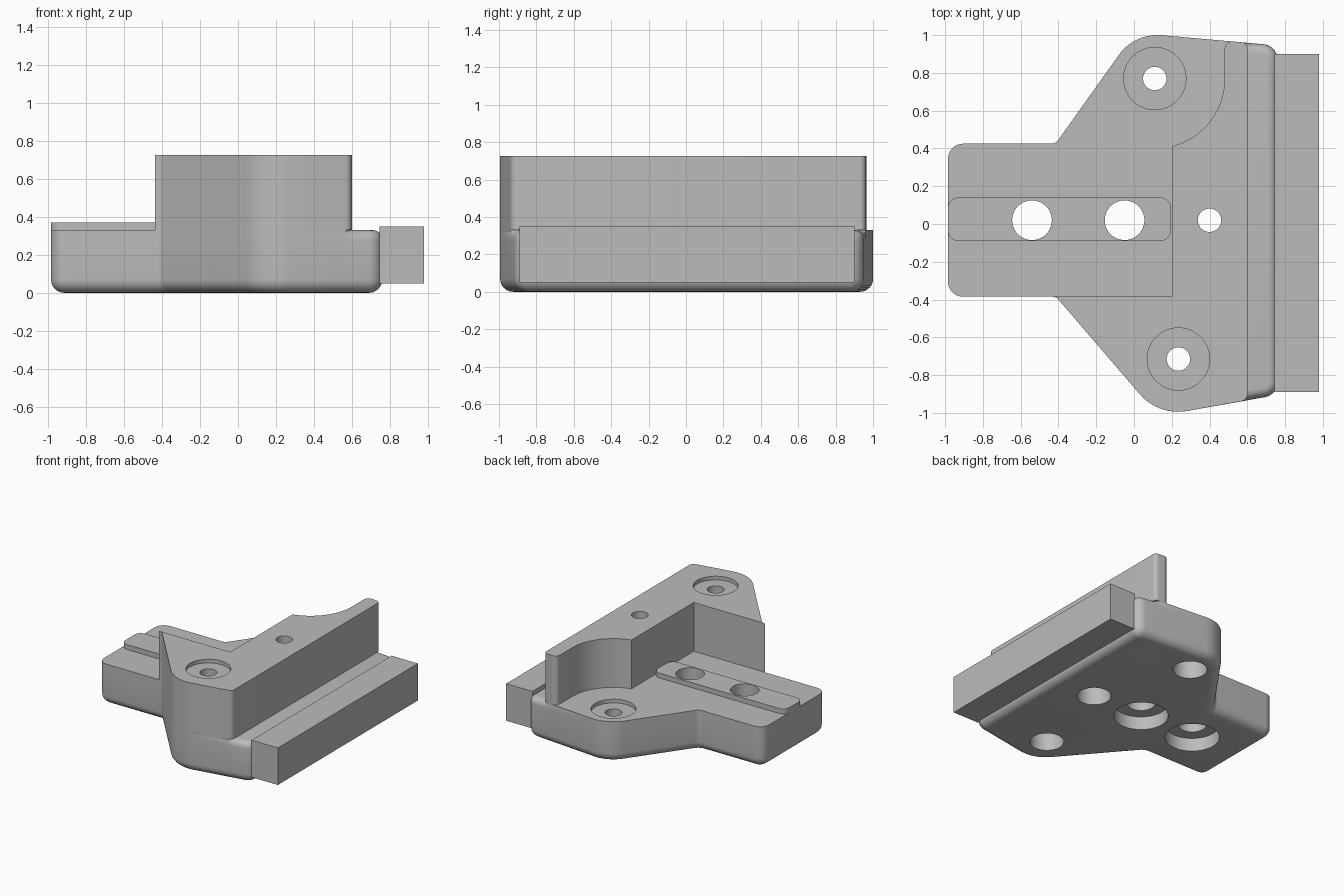
import bpy, bmesh, math
from mathutils import Vector

if "Cube" in bpy.data.objects:
    bpy.data.objects.remove(bpy.data.objects["Cube"])

grey = bpy.data.materials.new("plain grey")
grey.diffuse_color = (0.5, 0.5, 0.5, 1)
grey.use_nodes = True
grey.node_tree.nodes["Principled BSDF"].inputs["Base Color"].default_value = grey.diffuse_color


def rounded(corners, inset=0.0, seg=10):
    """Counter-clockwise outline with filleted corners (x, y, radius), shrunk by inset."""
    out, n = [], len(corners)
    pts = [Vector(c[:2]) for c in corners]
    for i, (x, y, r) in enumerate(corners):
        d1 = (pts[i] - pts[i - 1]).normalized()
        d2 = (pts[(i + 1) % n] - pts[i]).normalized()
        n1, n2 = Vector((-d1.y, d1.x)), Vector((-d2.y, d2.x))
        p = pts[i]
        if inset:
            p = p + (n1 + n2) * (inset / (1 + n1.dot(n2)))
        if r == 0:
            out.append(p)
            continue
        turn = math.atan2(d1.x * d2.y - d1.y * d2.x, d1.dot(d2))
        side = 1 if turn > 0 else -1
        r = max(r - side * inset, 0.002)
        start = p - d1 * r * math.tan(abs(turn) / 2)
        centre = start + n1 * side * r
        a0 = math.atan2(start.y - centre.y, start.x - centre.x)
        for k in range(seg + 1):
            a = a0 + turn * k / seg
            out.append(centre + Vector((math.cos(a), math.sin(a))) * r)
    return out


def add_loft(bm, rings):
    """Closed solid through rings of equal point count."""
    loops = [[bm.verts.new(p) for p in ring] for ring in rings]
    n = len(loops[0])
    for a, b in zip(loops, loops[1:]):
        for i in range(n):
            j = (i + 1) % n
            bm.faces.new((a[i], a[j], b[j], b[i]))
    bm.faces.new(loops[0][::-1])
    bm.faces.new(loops[-1])


def finish(bm, name):
    bmesh.ops.recalc_face_normals(bm, faces=bm.faces[:])
    mesh = bpy.data.meshes.new(name)
    bm.to_mesh(mesh)
    bm.free()
    mesh.materials.append(grey)
    obj = bpy.data.objects.new(name, mesh)
    bpy.context.collection.objects.link(obj)
    return obj


def loft(name, rings):
    bm = bmesh.new()
    add_loft(bm, rings)
    return finish(bm, name)


def prism(name, outline, z0, z1):
    return loft(name, [[(p[0], p[1], z) for p in outline] for z in (z0, z1)])


# Base plate: rounded lower rim, and a rounded upper rim on the right flange only
TOP = 0.33
base_corners = [
    (-0.985, -0.385, 0.08), (-0.413, -0.385, 0.05), (0.13, -1.0165, 0.267),
    (0.57, -0.939, 0), (0.6, -0.933, 0), (0.76, -0.905, 0.08),
    (0.76, 0.945, 0.08), (0.6, 0.959, 0), (0.57, 0.962, 0),
    (0.003, 1.012, 0.25), (-0.415, 0.425, 0.05), (-0.985, 0.425, 0.08)]
full = rounded(base_corners)
rings = []
for k in range(7):
    a = math.radians(15 * k)
    ring = rounded(base_corners, 0.07 * (1 - math.sin(a)))
    rings.append([(p.x, p.y, 0.07 * (1 - math.cos(a))) for p in ring])
for k in range(7):
    a = math.radians(15 * k)
    ring = rounded(base_corners, 0.05 * (1 - math.cos(a)))
    z = TOP - 0.05 + 0.05 * math.sin(a)
    rings.append([(p.x, p.y, z) if f.x > 0.59 else (f.x, f.y, z)
                  for p, f in zip(ring, full)])
base = loft("base_plate", rings)

# Raised block with a round relief around the rear screw
relief = [(0.11 + 0.37 * math.cos(a), 0.77 + 0.37 * math.sin(a), 0)
          for a in (math.radians(-75.9 * k / 20) for k in range(21))]
block_corners = [
    (-0.436, -0.385, 0), (-0.413, -0.385, 0.05), (0.13, -1.0165, 0.267),
    (0.6, -0.933, 0.04), (0.6, 0.959, 0.03), (0.48, 0.97, 0.04)]
block_corners += relief + [(0.2, -0.385, 0)]
block = prism("raised_block", rounded(block_corners), TOP, 0.725)

# Raised locating strip
strip = prism("locating_strip", rounded([
    (-0.985, -0.09, 0.055), (0.195, -0.09, 0.055),
    (0.195, 0.14, 0.055), (-0.985, 0.14, 0.055)]), TOP, 0.37)

# Side bar
bar = prism("side_bar", [(0.745, -0.89), (0.98, -0.89), (0.98, 0.9), (0.745, 0.9)],
            0.05, 0.35)

# Stepped holes: (x, y, [(radius, top of step), ...]) from the underside up
holes = [
    (-0.54, 0.02, [(0.2, 0.107), (0.105, 1)]),
    (-0.05, 0.02, [(0.2, 0.107), (0.105, 1)]),
    (0.40, 0.02, [(0.125, 0.15), (0.062, 1)]),
    (0.11, 0.77, [(0.125, 0.15), (0.062, TOP - 0.03), (0.165, 1)]),
    (0.235, -0.715, [(0.125, 0.15), (0.062, 0.695), (0.165, 1)])]
bm = bmesh.new()
for x, y, steps in holes:
    rings, z = [], -0.1
    for r, top in steps:
        for h in (z, top):
            rings.append([(x + r * math.cos(math.tau * k / 48),
                           y + r * math.sin(math.tau * k / 48), h) for k in range(48)])
        z = top
    add_loft(bm, rings)
cutter = finish(bm, "hole_cutter")
cutter.hide_render = True

for obj in (base, block, strip):
    mod = obj.modifiers.new("holes", 'BOOLEAN')
    mod.operation = 'DIFFERENCE'
    mod.solver = 'EXACT'
    mod.object = cutter
    bpy.context.view_layer.objects.active = obj
    bpy.ops.object.modifier_apply(modifier=mod.name)
bpy.data.objects.remove(cutter)

# Smooth the rounded faces, keep the edges crisp
for obj in (base, block, strip):
    bpy.ops.object.select_all(action='DESELECT')
    obj.select_set(True)
    bpy.context.view_layer.objects.active = obj
    bpy.ops.object.shade_smooth_by_angle(angle=math.radians(30))
